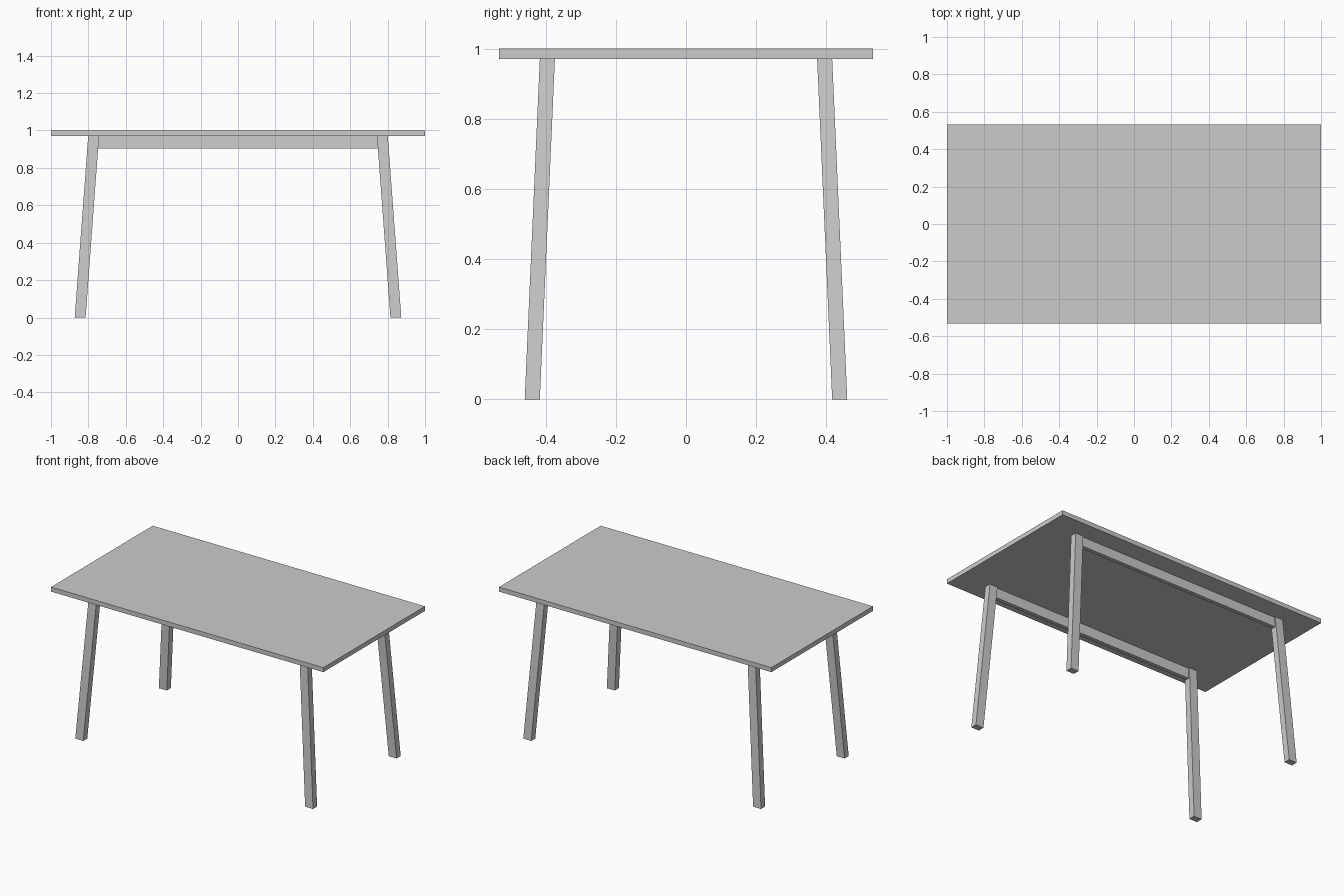
import bpy, bmesh

if "Cube" in bpy.data.objects:
    bpy.data.objects.remove(bpy.data.objects["Cube"])


def prism(name, bottom, top):
    """Box-like solid between two rectangles (x0, x1, y0, y1, z)."""
    bm = bmesh.new()
    rings = []
    for x0, x1, y0, y1, z in (bottom, top):
        rings.append([bm.verts.new((x, y, z)) for x, y in
                      ((x0, y0), (x1, y0), (x1, y1), (x0, y1))])
    low, high = rings
    bm.faces.new(low[::-1])
    bm.faces.new(high)
    for i in range(4):
        j = (i + 1) % 4
        bm.faces.new((low[i], low[j], high[j], high[i]))
    bmesh.ops.recalc_face_normals(bm, faces=bm.faces)
    mesh = bpy.data.meshes.new(name)
    bm.to_mesh(mesh)
    bm.free()
    obj = bpy.data.objects.new(name, mesh)
    bpy.context.collection.objects.link(obj)
    return obj


def mirrored(obj, x, y):
    mod = obj.modifiers.new("mirror", 'MIRROR')
    mod.use_axis = (x, y, False)
    mod.use_mirror_merge = False


# Tabletop slab
prism("tabletop", (-1, 1, -0.533, 0.533, 0.97), (-1, 1, -0.533, 0.533, 1.0))

# Four splayed legs
legs = prism("legs", (0.815, 0.873, 0.417, 0.46, 0), (0.743, 0.801, 0.374, 0.417, 0.97))
mirrored(legs, True, True)

# Long rails between the legs, leaning with them
rails = prism("side_rails", (-0.749, 0.749, 0.386, 0.411, 0.905),
              (-0.744, 0.744, 0.383, 0.408, 0.97))
mirrored(rails, False, True)
